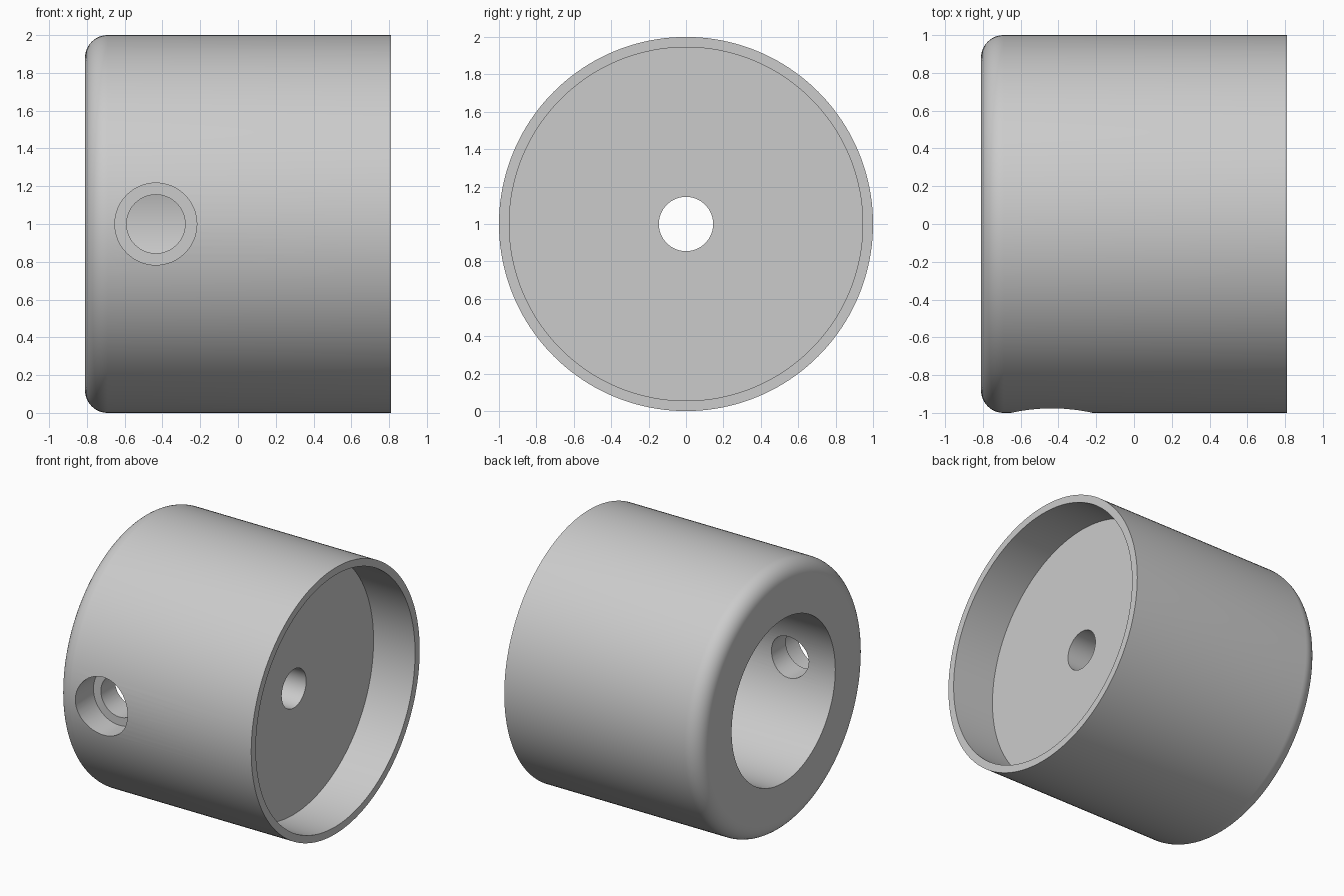
import bpy, bmesh, math
from mathutils import Matrix, Vector

cube = bpy.data.objects.get("Cube")
if cube:
    bpy.data.objects.remove(cube, do_unlink=True)

grey = bpy.data.materials.new("light grey")
grey.use_nodes = True
grey.diffuse_color = (0.6, 0.6, 0.6, 1)
grey.node_tree.nodes["Principled BSDF"].inputs["Base Color"].default_value = (0.6, 0.6, 0.6, 1)


def lathe(name, profile, steps, closed, placement):
    """Spin (along, radius) points about the x axis, then place the result."""
    bm = bmesh.new()
    verts = [bm.verts.new((a, 0, r)) for a, r in profile]
    pairs = list(zip(verts, verts[1:]))
    if closed:
        pairs.append((verts[-1], verts[0]))
    edges = [bm.edges.new(p) for p in pairs]
    bmesh.ops.spin(bm, geom=verts + edges, cent=(0, 0, 0), axis=(1, 0, 0),
                   angle=math.tau, steps=steps, use_merge=False)
    bmesh.ops.remove_doubles(bm, verts=bm.verts, dist=0.0001)
    bmesh.ops.recalc_face_normals(bm, faces=bm.faces)
    bm.transform(placement)
    mesh = bpy.data.meshes.new(name)
    bm.to_mesh(mesh)
    bm.free()
    mesh.materials.append(grey)
    obj = bpy.data.objects.new(name, mesh)
    bpy.context.collection.objects.link(obj)
    return obj


END, FILLET = 0.81, 0.12
BORE, HOLE, RECESS = 0.615, 0.145, 0.945

# Body: rounded outer edge, shallow recess, axle hole and deep bore
rounded = [(-END + FILLET * (1 - math.sin(t)), 1 - FILLET * (1 - math.cos(t)))
           for t in (math.pi / 2 * (1 - i / 12) for i in range(13))]
profile = rounded + [(END, 1), (END, RECESS), (0.465, RECESS), (0.465, HOLE),
                     (0.11, HOLE), (0.11, BORE), (-END, BORE)]
body = lathe("cup_body", profile, 160, True, Matrix.Translation((0, 0, 1)))

# Stepped screw hole through the front wall
turn = Matrix.Rotation(math.pi / 2, 4, 'Z')
cutter = lathe("screw_hole_cutter",
               [(-1.2, 0), (-1.2, 0.217), (-0.785, 0.217),
                (-0.785, 0.155), (-0.3, 0.155), (-0.3, 0)],
               64, False, Matrix.Translation((-0.435, 0, 1)) @ turn)
cutter.hide_render = True

cut = body.modifiers.new("screw_hole", 'BOOLEAN')
cut.operation = 'DIFFERENCE'
cut.solver = 'EXACT'
cut.object = cutter

bpy.ops.object.select_all(action='DESELECT')
body.select_set(True)
bpy.context.view_layer.objects.active = body
bpy.ops.object.modifier_apply(modifier=cut.name)
bpy.data.objects.remove(cutter, do_unlink=True)

bpy.ops.object.shade_smooth_by_angle(angle=math.radians(30))
